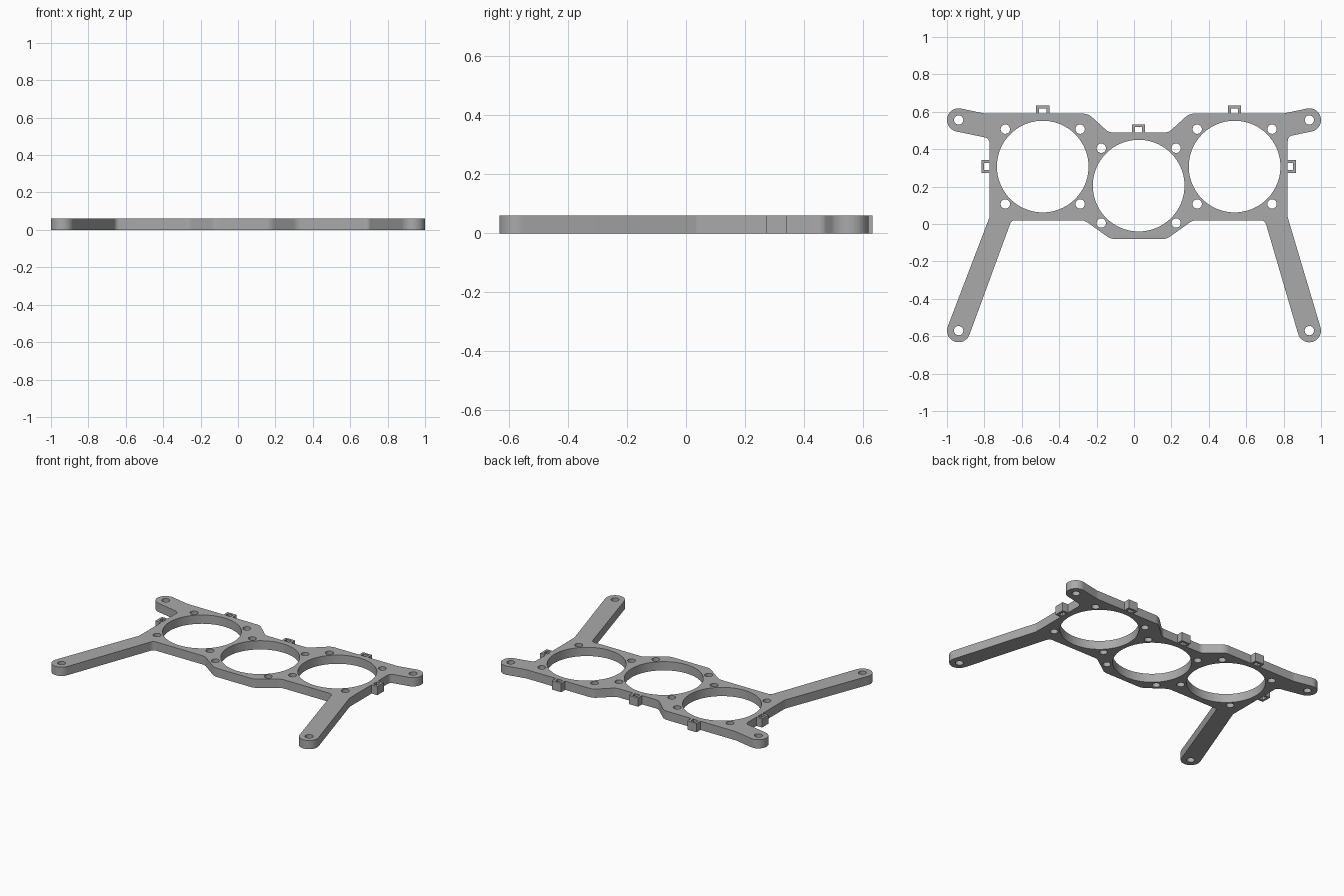
import bpy
import bmesh
import math
from mathutils import Vector

cube = bpy.data.objects.get("Cube")
if cube:
    bpy.data.objects.remove(cube, do_unlink=True)

THICK = 0.06
ARM_R = 0.0625
HOLE_R = 0.025
FAN_R = 0.245

grey = bpy.data.materials.new("grey plastic")
grey.use_nodes = True
COLOR = (0.4, 0.4, 0.4, 1)
grey.diffuse_color = COLOR
grey.node_tree.nodes["Principled BSDF"].inputs["Base Color"].default_value = COLOR


def circle(c, r, n):
    return [Vector((c[0] + r * math.cos(math.tau * i / n),
                    c[1] + r * math.sin(math.tau * i / n))) for i in range(n)]


def rounded(corners, steps=10):
    """Round each (x, y, radius) corner of a closed outline."""
    out = []
    for i, (x, y, r) in enumerate(corners):
        p = Vector((x, y))
        if r == 0:
            out.append(p)
            continue
        a = (Vector(corners[i - 1][:2]) - p).normalized()
        b = (Vector(corners[(i + 1) % len(corners)][:2]) - p).normalized()
        half = a.angle(b) / 2
        center = p + (a + b).normalized() * r / math.sin(half)
        start = p + a * r / math.tan(half) - center
        end = p + b * r / math.tan(half) - center
        sweep = start.angle_signed(end)
        for k in range(steps + 1):
            t = -sweep * k / steps
            out.append(center + Vector((start.x * math.cos(t) - start.y * math.sin(t),
                                        start.x * math.sin(t) + start.y * math.cos(t))))
    return out


def plate(name, loops):
    """Solid flat part from an outline followed by its holes."""
    cu = bpy.data.curves.new(name, "CURVE")
    cu.dimensions = "2D"
    cu.fill_mode = "BOTH"
    cu.extrude = THICK / 2
    for loop in loops:
        sp = cu.splines.new("POLY")
        sp.points.add(len(loop) - 1)
        for pt, v in zip(sp.points, loop):
            pt.co = (v.x, v.y, 0, 1)
        sp.use_cyclic_u = True
    ob = bpy.data.objects.new(name, cu)
    bpy.context.collection.objects.link(ob)
    ob.location.z = THICK / 2
    bpy.ops.object.select_all(action="DESELECT")
    bpy.context.view_layer.objects.active = ob
    ob.select_set(True)
    bpy.ops.object.convert(target="MESH")
    ob = bpy.context.object
    bm = bmesh.new()
    bm.from_mesh(ob.data)
    bmesh.ops.remove_doubles(bm, verts=bm.verts, dist=0.0001)
    bmesh.ops.recalc_face_normals(bm, faces=bm.faces)
    bm.to_mesh(ob.data)
    bm.free()
    ob.data.materials.clear()
    ob.data.materials.append(grey)
    bpy.ops.object.shade_smooth_by_angle(angle=math.radians(30))
    return ob


def arm_tip(center, direction):
    """Two corners, clockwise, that round off into a semicircular arm end."""
    d = Vector(direction).normalized()
    side = Vector((-d.y, d.x))
    tip = Vector(center) + d * ARM_R
    return [(*(tip + side * s * ARM_R), ARM_R * 0.999) for s in (1, -1)]


# Mounting arms
top_l, top_r = (-0.9375, 0.556), (0.9375, 0.556)
low_l, low_r = (-0.9375, -0.57), (0.9375, -0.57)

# Frame outline, clockwise from the upper left arm
outline = [
    *arm_tip(top_l, (-0.978, 0.204)),
    (-0.795, 0.59, 0.1),
    (-0.245, 0.59, 0.07), (-0.135, 0.49, 0.05),
    (0.185, 0.49, 0.05), (0.295, 0.59, 0.07),
    (0.795, 0.59, 0.1),
    *arm_tip(top_r, (0.978, 0.204)),
    (0.822, 0.468, 0.03), (0.822, 0.035, 0.03),
    *arm_tip(low_r, (0.28, -0.96)),
    (0.70, 0.02, 0.03),
    (0.315, 0.02, 0.07), (0.175, -0.08, 0.07),
    (-0.125, -0.08, 0.07), (-0.265, 0.02, 0.07),
    (-0.655, 0.02, 0.03),
    *arm_tip(low_l, (-0.355, -0.935)),
    (-0.773, 0.035, 0.03), (-0.773, 0.458, 0.03),
]

# Fan openings, each with four screw holes
loops = [rounded(outline)]
for x, y in ((-0.488, 0.307), (0.025, 0.205), (0.538, 0.307)):
    loops.append(circle((x, y), FAN_R, 96))
    for sx in (-0.2, 0.2):
        for sy in (-0.2, 0.2):
            loops.append(circle((x + sx, y + sy), HOLE_R, 24))
for c in (top_l, top_r, low_l, low_r):
    loops.append(circle(c, HOLE_R, 24))
plate("fan_frame", loops)

# Cable loops standing out from the frame edges
CLIP = [(-0.035, -0.002), (-0.035, 0.043), (0.035, 0.043), (0.035, -0.002),
        (0.019, -0.002), (0.019, 0.028), (-0.019, 0.028), (-0.019, -0.002)]
for name, x, y, turn in (("left_top", 0.538, 0.59, 0), ("middle_top", 0.025, 0.49, 0),
                         ("right_top", -0.488, 0.59, 0), ("left_side", 0.822, 0.307, -90),
                         ("right_side", -0.773, 0.307, 90)):
    clip = plate(name + "_cable_loop", [[Vector(p) for p in CLIP]])
    clip.location.x, clip.location.y = x, y
    clip.rotation_euler.z = math.radians(turn)
